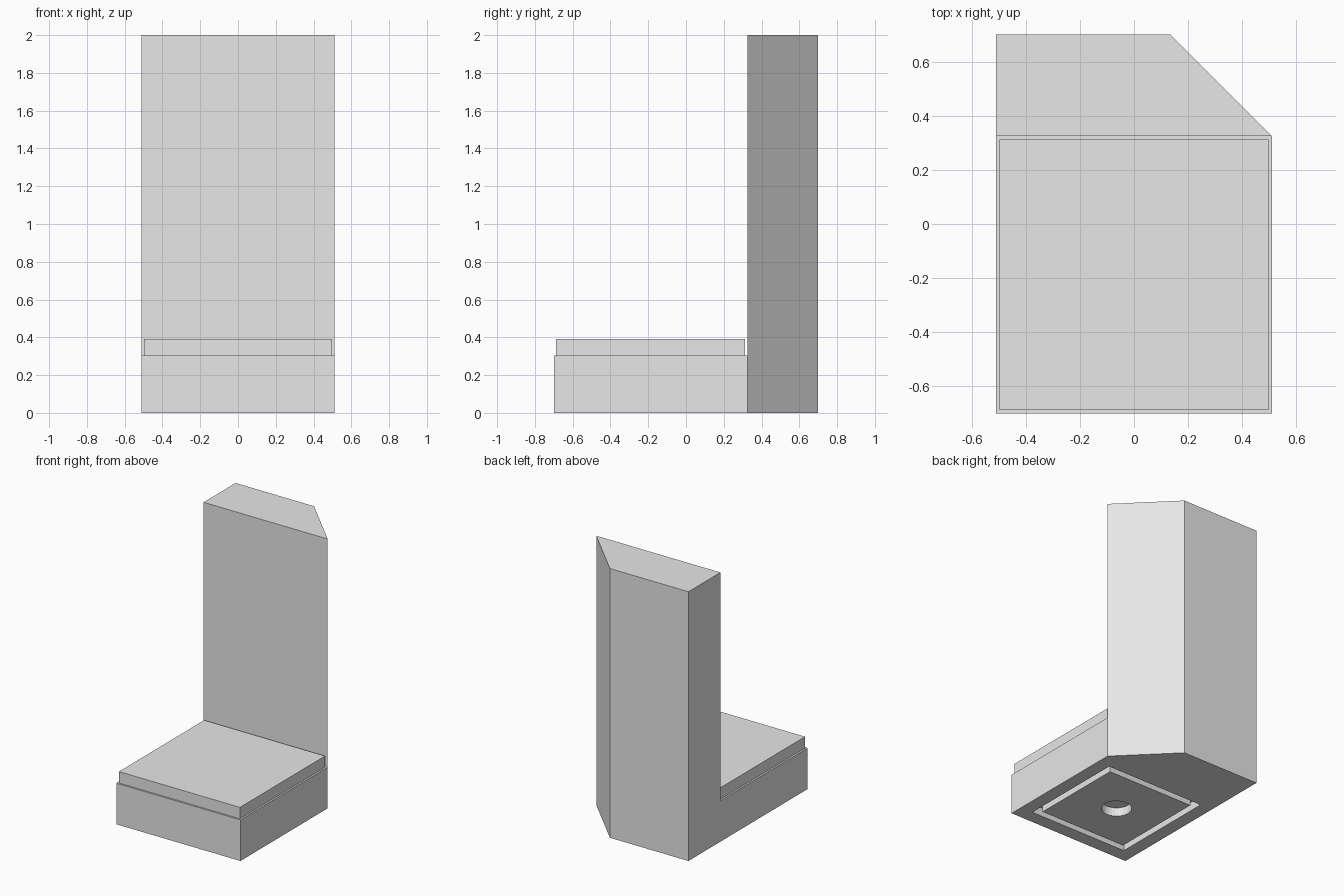
import bpy
import bmesh
import math

cube = bpy.data.objects.get("Cube")
if cube:
    bpy.data.objects.remove(cube, do_unlink=True)

grey = bpy.data.materials.new("plain_grey")
grey.use_nodes = True
grey.diffuse_color = (0.8, 0.8, 0.8, 1)
grey.node_tree.nodes["Principled BSDF"].inputs["Base Color"].default_value = (0.8, 0.8, 0.8, 1)


def prism(name, outline, bottom, top):
    """Upright solid from a counter-clockwise floor outline."""
    bm = bmesh.new()
    low = [bm.verts.new((x, y, bottom)) for x, y in outline]
    high = [bm.verts.new((x, y, top)) for x, y in outline]
    bm.faces.new(low[::-1])
    bm.faces.new(high)
    count = len(outline)
    for i in range(count):
        j = (i + 1) % count
        bm.faces.new((low[i], low[j], high[j], high[i]))
    mesh = bpy.data.meshes.new(name)
    bm.to_mesh(mesh)
    bm.free()
    mesh.materials.append(grey)
    obj = bpy.data.objects.new(name, mesh)
    bpy.context.scene.collection.objects.link(obj)
    return obj


def rectangle(half_x, front, back):
    return [(-half_x, front), (half_x, front), (half_x, back), (-half_x, back)]


def combine(target, tool, operation):
    """Apply a boolean and discard the tool."""
    mod = target.modifiers.new(operation, 'BOOLEAN')
    mod.operation = operation
    mod.solver = 'EXACT'
    mod.object = tool
    bpy.context.view_layer.objects.active = target
    bpy.ops.object.modifier_apply(modifier=mod.name)
    bpy.data.objects.remove(tool, do_unlink=True)


HALF, FRONT, BACK, WALL = 0.51, -0.70, 0.70, 0.325
SEAT, DEPTH = 0.305, 0.065
MID = (FRONT + WALL) / 2

# Body: square base joined to a tall wall with one cut corner
body = prism("base_and_wall", rectangle(HALF, FRONT, WALL), 0, SEAT)
chamfer = BACK - WALL
wall = prism("wall", [(-HALF, WALL), (HALF, WALL), (HALF - chamfer, BACK), (-HALF, BACK)], 0, 2)
combine(body, wall, 'UNION')

# Underside: square groove around a flush island
pocket = prism("pocket_cutter", rectangle(0.41, MID - 0.41, MID + 0.41), -0.1, DEPTH)
combine(body, pocket, 'DIFFERENCE')
island = prism("island", rectangle(0.36, MID - 0.36, MID + 0.36), 0, DEPTH + 0.05)
combine(body, island, 'UNION')

# Underside: round recess in the island
sides = 32
circle = [(0.104 * math.cos(math.tau * i / sides), MID + 0.104 * math.sin(math.tau * i / sides))
          for i in range(sides)]
recess = prism("recess_cutter", circle, -0.1, DEPTH)
combine(body, recess, 'DIFFERENCE')

# Merge coplanar pieces left by the joins
bm = bmesh.new()
bm.from_mesh(body.data)
bmesh.ops.remove_doubles(bm, verts=bm.verts, dist=0.0001)
bmesh.ops.dissolve_limit(bm, angle_limit=0.01, verts=bm.verts, edges=bm.edges)
bm.to_mesh(body.data)
bm.free()

# Seat slab, slightly inset on top of the base
prism("seat_slab", rectangle(0.497, FRONT + 0.013, WALL - 0.013), SEAT, 0.39)
